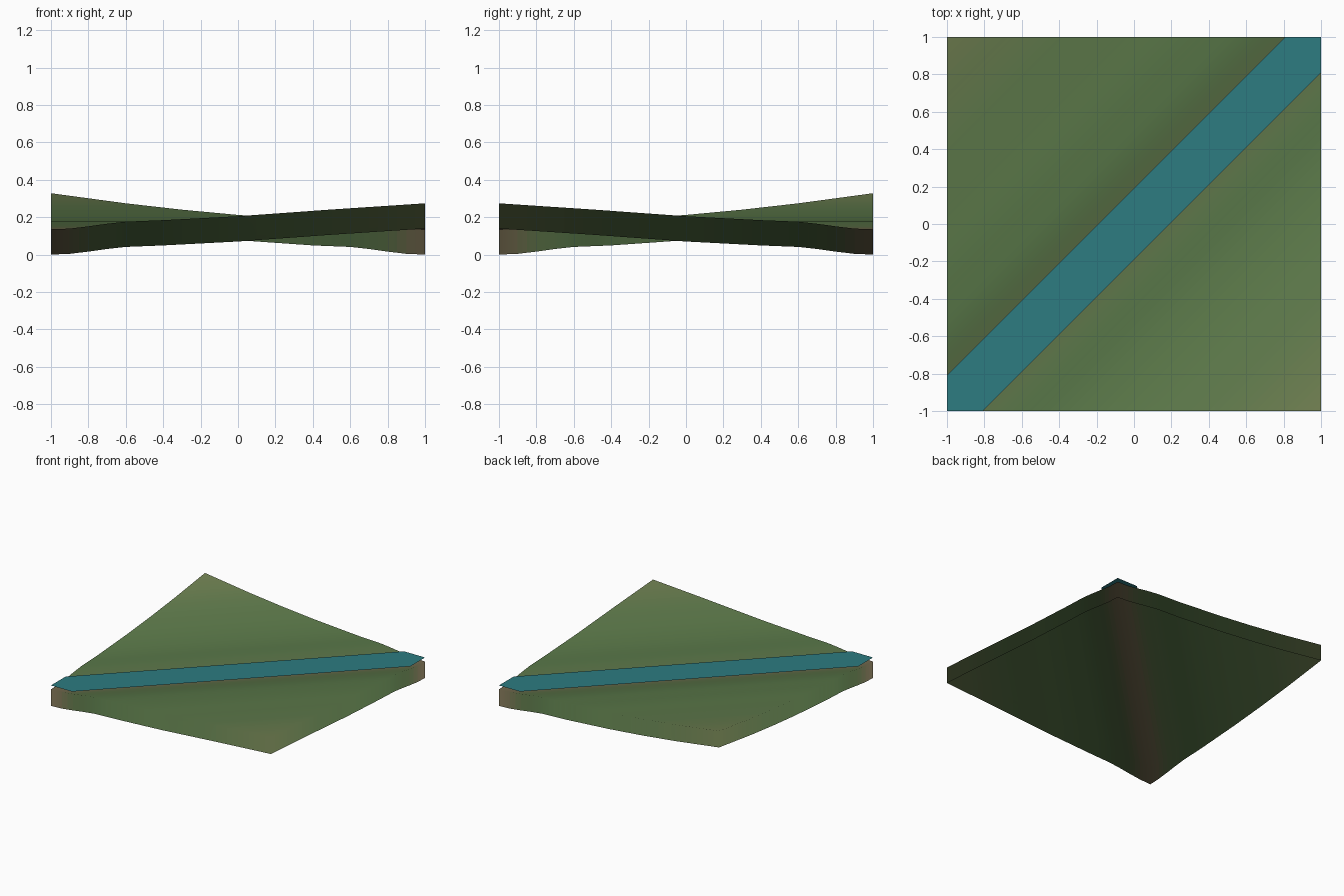
import bpy, bmesh
from mathutils import Vector

if "Cube" in bpy.data.objects:
    bpy.data.objects.remove(bpy.data.objects["Cube"])

N = 40            # cells per side
SKIRT = 0.135     # height of the side skirt
WATER_Z = 0.168
HALF = 0.19       # river half width, measured along x

# valley cross-sections: (distance from the diagonal measured along x, height)
BED = [(0, .135), (.1, .139), (.2, .151), (.3, .165), (.4, .176), (.6, .184)]
LOW_SIDE = BED + [(1, .205), (1.5, .241), (2, .274)]
HIGH_SIDE = BED + [(1, .212), (1.3, .24), (1.6, .274), (2, .328)]


def interp(points, t):
    for (a, u), (b, v) in zip(points, points[1:]):
        if t <= b:
            return u + (v - u) * (t - a) / (b - a)
    return points[-1][1]


def height(s):
    return interp(LOW_SIDE if s > 0 else HIGH_SIDE, abs(s))


def ground_normal(co):
    s, e = co.x - co.y, .08
    lo, hi = max(s - e, -2), min(s + e, 2)
    g = (height(hi) - height(lo)) / (hi - lo)
    return Vector((-g, g, 1)).normalized()


def material(name, rgb):
    m = bpy.data.materials.new(name)
    m.diffuse_color = (*rgb, 1)
    m.use_nodes = True
    m.node_tree.nodes["Principled BSDF"].inputs["Base Color"].default_value = m.diffuse_color
    return m


def finish(bm, name, mats):
    me = bpy.data.meshes.new(name)
    bm.to_mesh(me)
    bm.free()
    ob = bpy.data.objects.new(name, me)
    bpy.context.collection.objects.link(ob)
    for m in mats:
        me.materials.append(m)
    return ob


# ground colours: muddy bed, grass, drier grass on the high corners
MUD = (.17, .14, .075)
STOPS = [(0, MUD), (.06, MUD), (.2, (.10, .16, .06)), (.4, (.09, .17, .06)),
         (.9, (.11, .20, .07)), (1.4, (.12, .205, .075)), (2, (.17, .22, .085))]
BANDS = 40
ground_mats = []
for i in range(BANDS):
    s = (i + .5) * 2 / BANDS
    rgb = [interp([(d, c[k]) for d, c in STOPS], s) for k in range(3)]
    ground_mats.append(material(f"ground_{i}", rgb))

# ground: triangulated sheet along the valley, open underneath
bm = bmesh.new()
grid = []
for j in range(N + 1):
    row = []
    for i in range(N + 1):
        x, y = -1 + 2 * i / N, -1 + 2 * j / N
        row.append(bm.verts.new((x, y, height(x - y))))
    grid.append(row)
for j in range(N):
    for i in range(N):
        a, b, c, d = grid[j][i], grid[j][i + 1], grid[j + 1][i + 1], grid[j + 1][i]
        bm.faces.new((a, b, c))
        bm.faces.new((a, c, d))
# side skirt: border edges pulled straight down
border = [e for e in bm.edges if e.is_boundary]
ext = bmesh.ops.extrude_edge_only(bm, edges=border)
low = [v for v in ext["geom"] if isinstance(v, bmesh.types.BMVert)]
bmesh.ops.translate(bm, verts=low, vec=(0, 0, -SKIRT))
bmesh.ops.recalc_face_normals(bm, faces=bm.faces[:])
bm.faces.ensure_lookup_table()
if bm.faces[0].normal.z < 0:
    bmesh.ops.reverse_faces(bm, faces=bm.faces[:])
for f in bm.faces:
    f.smooth = True
    p = f.calc_center_median()
    f.material_index = min(BANDS - 1, int(abs(p.x - p.y) * BANDS / 2))
ground = finish(bm, "ground", ground_mats)
# the skirt shares the ground's shading, so the rim looks soft
ground.data.normals_split_custom_set_from_vertices(
    [ground_normal(v.co) for v in ground.data.vertices])

# river: flat strip along the diagonal, clipped to the tile
bm = bmesh.new()
outline = [(-1, -1), (-1 + HALF, -1), (1, 1 - HALF), (1, 1), (1 - HALF, 1), (-1, -1 + HALF)]
bm.faces.new([bm.verts.new((x, y, WATER_Z)) for x, y in outline])
finish(bm, "river_water", [material("water", (.026, .2, .22))])
